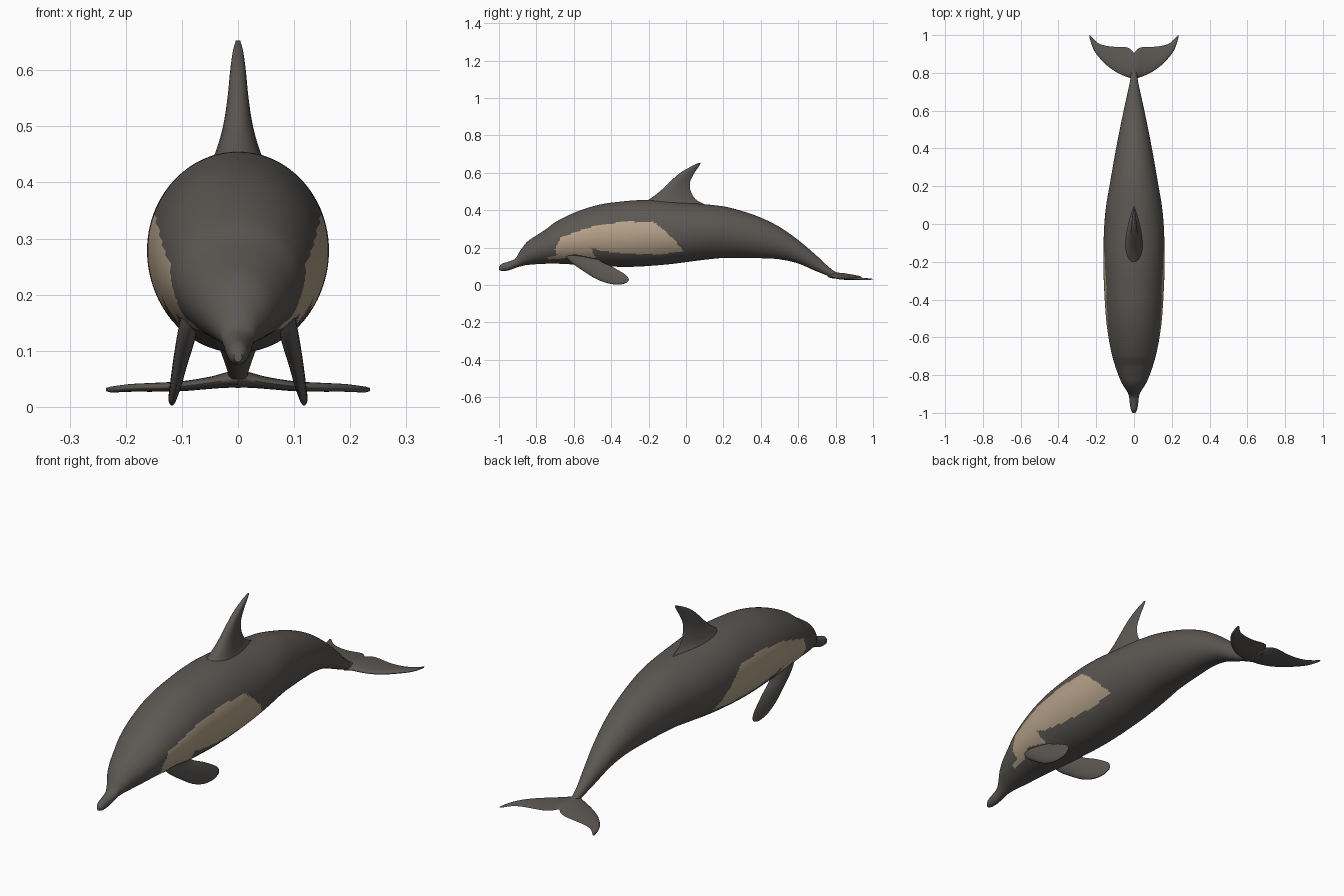
import bpy, bmesh, math
from mathutils import Vector

if "Cube" in bpy.data.objects:
    bpy.data.objects.remove(bpy.data.objects["Cube"])


def material(name, rgb):
    m = bpy.data.materials.new(name)
    m.diffuse_color = (*rgb, 1)
    m.use_nodes = True
    m.node_tree.nodes["Principled BSDF"].inputs["Base Color"].default_value = m.diffuse_color
    return m


GREY = material("dark grey skin", (0.105, 0.096, 0.087))
TAN = material("tan flank", (0.47, 0.365, 0.255))


def resample(rows, n):
    """Smooth rows (first column is the parameter) into n rows by cubic Hermite."""
    rows = [Vector(r) for r in rows]
    slopes = []
    for i in range(len(rows)):
        a, b = rows[max(i - 1, 0)], rows[min(i + 1, len(rows) - 1)]
        slopes.append((b - a) / (b[0] - a[0]))
    out, k = [], 0
    for j in range(n):
        x = rows[0][0] + (rows[-1][0] - rows[0][0]) * j / (n - 1)
        while k < len(rows) - 2 and x > rows[k + 1][0]:
            k += 1
        p, q = rows[k], rows[k + 1]
        d = q[0] - p[0]
        t = (x - p[0]) / d
        out.append(p * (2*t**3 - 3*t*t + 1) + slopes[k] * (d * (t**3 - 2*t*t + t))
                   + q * (3*t*t - 2*t**3) + slopes[k + 1] * (d * (t**3 - t*t)))
    return out


def loft(name, rings, mats, mirror=False):
    """Skin closed rings into a smooth capped object."""
    bm = bmesh.new()
    vr = [[bm.verts.new(p) for p in ring] for ring in rings]
    n = len(vr[0])
    for a, b in zip(vr, vr[1:]):
        for i in range(n):
            bm.faces.new((a[i], a[(i + 1) % n], b[(i + 1) % n], b[i]))
    bm.faces.new(vr[0])
    bm.faces.new(vr[-1])
    bmesh.ops.recalc_face_normals(bm, faces=bm.faces)
    me = bpy.data.meshes.new(name)
    bm.to_mesh(me)
    bm.free()
    ob = bpy.data.objects.new(name, me)
    bpy.context.collection.objects.link(ob)
    for m in mats:
        me.materials.append(m)
    if mirror:
        mod = ob.modifiers.new("mirror", 'MIRROR')
        mod.use_axis = (True, False, False)
        mod.use_mirror_merge = False
    bpy.ops.object.select_all(action='DESELECT')
    ob.select_set(True)
    bpy.context.view_layer.objects.active = ob
    bpy.ops.object.shade_smooth_by_angle(angle=math.radians(50))
    return ob


def foil(lead, trail, half, axis, n=28):
    """Streamlined fin section from leading to trailing edge."""
    ring = []
    for i in range(n):
        a = math.tau * i / n
        thick = 1.3 * half * math.sin(a) * abs(math.cos(a / 2))
        if a > math.pi:
            thick = -1.3 * half * math.sin(math.tau - a) * abs(math.cos(a / 2))
        ring.append(lead.lerp(trail, (1 - math.cos(a)) / 2) + axis * thick)
    return ring


# Body: outlines as (y, z) for back and belly, (y, half width) for plan
back = [(-1, .098), (-.985, .113), (-.94, .128), (-.91, .143), (-.89, .178), (-.85, .23),
        (-.8, .265), (-.75, .297), (-.7, .335), (-.6, .385), (-.5, .42), (-.4, .44),
        (-.2, .455), (0, .44), (.2, .42), (.3, .395), (.4, .36), (.5, .31),
        (.6, .24), (.7, .155), (.75, .108), (.8, .07), (.88, .05)]
belly = [(-1, .08), (-.985, .075), (-.95, .078), (-.9, .095), (-.85, .107), (-.7, .114),
         (-.5, .103), (-.3, .097), (-.1, .11), (.1, .135), (.2, .144), (.4, .143),
         (.5, .137), (.6, .115), (.7, .072), (.8, .037), (.88, .034)]
width = [(-1, .007), (-.985, .016), (-.95, .022), (-.9, .03), (-.85, .06), (-.8, .083),
         (-.7, .115), (-.6, .135), (-.5, .148), (-.3, .16), (-.15, .162), (0, .157),
         (.1, .147), (.2, .13), (.4, .095), (.6, .055), (.7, .033), (.77, .019), (.88, .01)]
N, SEG = 260, 128
rings = []
for top, bot, wid in zip(resample(back, N), resample(belly, N), resample(width, N)):
    mid, hh = (top[1] + bot[1]) / 2, (top[1] - bot[1]) / 2
    rings.append([Vector((wid[1] * math.sin(math.tau * i / SEG), top[0],
                          mid + hh * math.cos(math.tau * i / SEG))) for i in range(SEG)])
body = loft("body", rings, [GREY, TAN])

# Flank patch: faces whose side position falls inside this outline
patch = [(-.70, .19), (-.67, .254), (-.57, .29), (-.46, .324), (-.30, .34), (-.17, .334),
         (-.115, .29), (-.06, .238), (-.01, .18), (-.14, .163), (-.33, .168), (-.46, .184),
         (-.505, .2), (-.495, .168), (-.48, .142), (-.53, .152), (-.6, .168),
         (-.65, .142), (-.74, .137), (-.735, .15), (-.69, .158)]


def inside(y, z):
    hit = False
    for (y1, z1), (y2, z2) in zip(patch, patch[1:] + patch[:1]):
        if (z1 > z) != (z2 > z) and y < (y2 - y1) * (z - z1) / (z2 - z1) + y1:
            hit = not hit
    return hit


for f in body.data.polygons:
    f.material_index = int(inside(f.center.y, f.center.z))

# Dorsal fin: (z, leading y, trailing y, half thickness)
dorsal = [(.38, -.27, .17, .075), (.43, -.235, .10, .052), (.455, -.2, .055, .04),
          (.5, -.14, .026, .027), (.55, -.088, .022, .019), (.6, -.03, .046, .014),
          (.635, .03, .07, .009), (.653, .068, .08, .004)]
loft("dorsal_fin", [foil(Vector((0, a, z)), Vector((0, b, z)), h, Vector((1, 0, 0)))
                    for z, a, b, h in resample(dorsal, 36)], [GREY])

# Flippers: (step, lead y, lead z, trail y, trail z, x, half thickness)
flipper = [(0, -.66, .17, -.48, .165, .085, .015), (1, -.62, .125, -.46, .13, .092, .016),
           (2, -.55, .075, -.40, .10, .102, .013), (3, -.48, .032, -.355, .075, .11, .010),
           (4, -.41, .007, -.32, .052, .116, .007), (5, -.35, .003, -.307, .035, .119, .005),
           (6, -.318, .012, -.306, .024, .12, .002)]
loft("flippers", [foil(Vector((x, a, b)), Vector((x, c, d)), h, Vector((1, 0, .25)))
                  for _, a, b, c, d, x, h in resample(flipper, 32)], [GREY], True)

# Tail flukes: (x, leading y, trailing y, z, half thickness)
fluke = [(0, .755, .905, .05, .016), (.02, .772, .927, .048, .014), (.05, .783, .937, .043, .011),
         (.1, .808, .938, .037, .009), (.15, .845, .944, .035, .008), (.19, .888, .958, .034, .007),
         (.215, .925, .98, .032, .006), (.228, .96, .995, .031, .005), (.235, .985, 1.0, .031, .003)]
loft("tail_flukes", [foil(Vector((x, a, z)), Vector((x, b, z)), h, Vector((0, 0, 1)))
                     for x, a, b, z, h in resample(fluke, 36)], [GREY], True)
